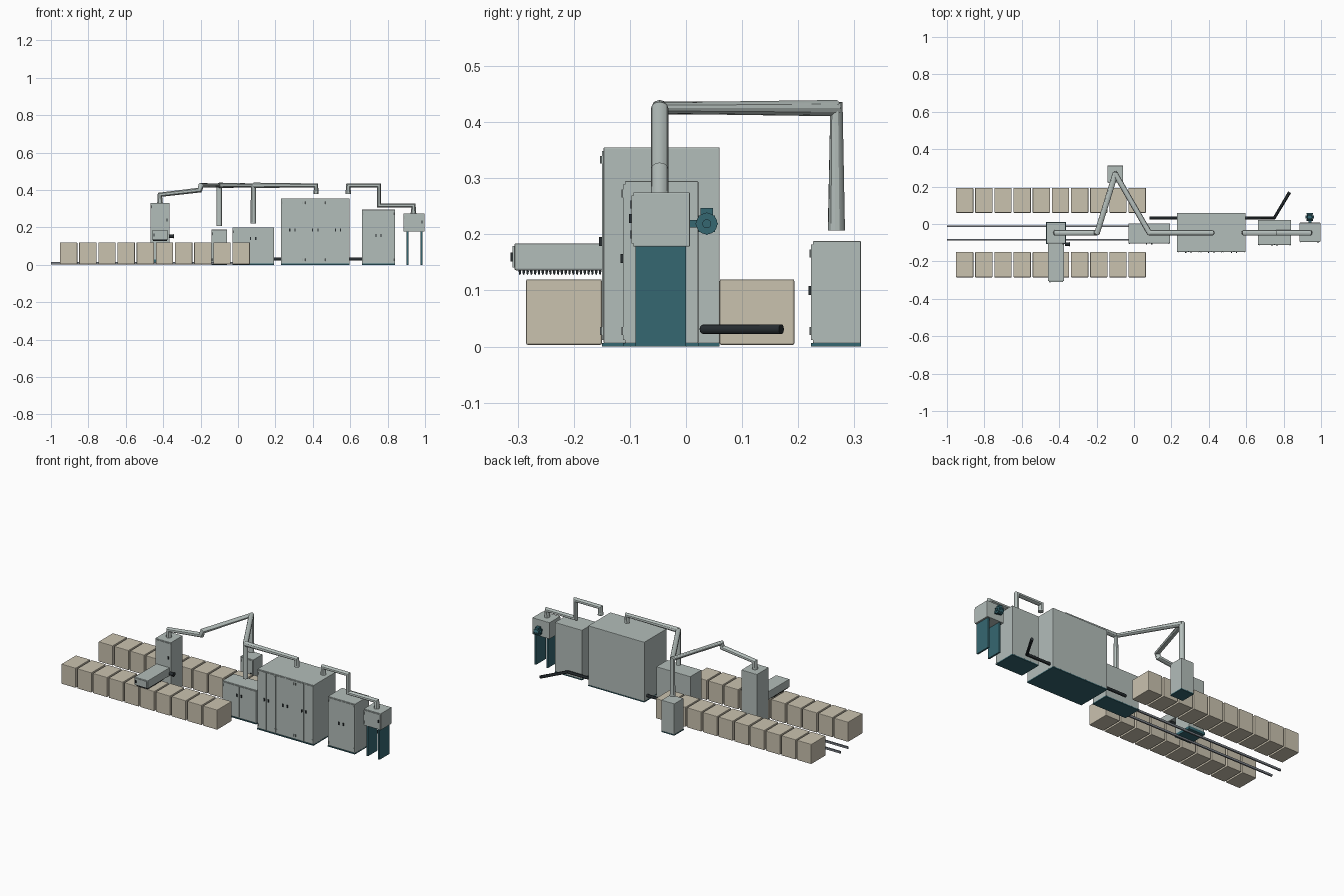
import bpy
import math
from mathutils import Vector

cube = bpy.data.objects.get("Cube")
if cube:
    bpy.data.objects.remove(cube, do_unlink=True)


def material(name, rgb):
    m = bpy.data.materials.new(name)
    m.use_nodes = True
    m.diffuse_color = (*rgb, 1)
    m.node_tree.nodes["Principled BSDF"].inputs["Base Color"].default_value = (*rgb, 1)
    return m


GREY = material("light_grey_paint", (0.45, 0.51, 0.49))
DUCT = material("galvanised_duct", (0.47, 0.53, 0.51))
TEAL = material("dark_teal", (0.036, 0.135, 0.165))
BLACK = material("black_metal", (0.02, 0.026, 0.03))
STEEL = material("rail_steel", (0.2, 0.22, 0.25))
STRAW = material("bale_beige", (0.59, 0.54, 0.43))


def box(name, x, y, z, mat, bevel=0.0):
    """Box from (min, max) ranges on each axis."""
    lo, hi = Vector((x[0], y[0], z[0])), Vector((x[1], y[1], z[1]))
    bpy.ops.mesh.primitive_cube_add(size=1, location=(lo + hi) / 2)
    ob = bpy.context.object
    ob.name = name
    ob.scale = hi - lo
    bpy.ops.object.transform_apply(location=False, rotation=False, scale=True)
    ob.data.materials.append(mat)
    if bevel:
        mod = ob.modifiers.new("soft_edges", "BEVEL")
        mod.width = bevel
        mod.segments = 2
    return ob


def rod(name, centre, radius, length, axis, mat, sides=20):
    """Cylinder along the x, y or z axis."""
    turn = {"x": (0, math.pi / 2, 0), "y": (math.pi / 2, 0, 0), "z": (0, 0, 0)}[axis]
    bpy.ops.mesh.primitive_cylinder_add(vertices=sides, radius=radius, depth=length,
                                        location=centre, rotation=turn)
    ob = bpy.context.object
    ob.name = name
    ob.data.materials.append(mat)
    bpy.ops.object.shade_smooth_by_angle()
    return ob


def pipe(name, points, radius, mat):
    """Round tube swept along a polyline."""
    curve = bpy.data.curves.new(name, "CURVE")
    curve.dimensions = "3D"
    curve.bevel_depth = radius
    curve.bevel_resolution = 4
    curve.use_fill_caps = True
    spline = curve.splines.new("POLY")
    spline.points.add(len(points) - 1)
    for p, co in zip(spline.points, points):
        p.co = (*co, 1)
    ob = bpy.data.objects.new(name, curve)
    bpy.context.collection.objects.link(ob)
    bpy.ops.object.select_all(action="DESELECT")
    ob.select_set(True)
    bpy.context.view_layer.objects.active = ob
    bpy.ops.object.convert(target="MESH")
    ob = bpy.context.object
    ob.data.materials.clear()
    ob.data.materials.append(mat)
    bpy.ops.object.shade_smooth_by_angle()


def cabinet(name, x, y, z, doors, handle_z, plinth=True):
    """Cabinet with a row of door plates, handles and hinges on its front."""
    base = z[0] + (0.006 if plinth else 0)
    if plinth:
        box(name + "_plinth", x, y, (z[0], base), TEAL)
    box(name + "_body", x, (y[0] + 0.003, y[1]), (base, z[1]), GREY, 0.002)
    width = (x[1] - x[0]) / doors
    for i in range(doors):
        left, right = x[0] + i * width + 0.002, x[0] + (i + 1) * width - 0.002
        box(f"{name}_door_{i}", (left, right), (y[0], y[0] + 0.004),
            (base + 0.006, z[1] - 0.006), GREY)
        # doors open in pairs, so handles face each other
        inner = i % 2 == 0
        hx = right - 0.012 if inner else left + 0.012
        hinge = left + 0.004 if inner else right - 0.004
        box(f"{name}_handle_{i}", (hx - 0.003, hx + 0.003), (y[0] - 0.005, y[0] + 0.001),
            (handle_z - 0.008, handle_z + 0.008), BLACK)
        for k, hz in enumerate((base + 0.022, z[1] - 0.022)):
            rod(f"{name}_hinge_{i}_{k}", (hinge, y[0] - 0.001, hz), 0.002, 0.014, "z", GREY, 8)


# Two rows of bales
for row, ys in {"front": (-0.285, -0.15), "back": (0.06, 0.193)}.items():
    for i in range(10):
        x0 = -0.952 + i * 0.1025
        box(f"{row}_bale_{i}", (x0, x0 + 0.093), ys, (0.003, 0.12), STRAW, 0.003)

# Floor rails
for side, y in (("front", -0.083), ("back", -0.012)):
    box(f"{side}_rail", (-1, 0.06), (y - 0.004, y + 0.004), (0.002, 0.014), STEEL)

# Travelling bale plucker: carriage, tower, arm with toothed underside, drive
box("plucker_carriage", (-0.47, -0.364), (-0.106, 0.01), (0.012, 0.028), TEAL)
cabinet("plucker_tower", (-0.468, -0.366), (-0.105, 0.008), (0.028, 0.332), 1, 0.24, False)
box("plucker_arm", (-0.461, -0.373), (-0.306, -0.1), (0.136, 0.184), GREY, 0.003)
box("plucker_arm_cover", (-0.455, -0.379), (-0.309, -0.304), (0.141, 0.179), GREY)
box("plucker_arm_handle", (-0.452, -0.446), (-0.313, -0.307), (0.152, 0.168), BLACK)
for i in range(22):
    rod(f"plucker_tooth_roller_{i}", (-0.417, -0.296 + i * 0.0068, 0.134), 0.0065, 0.074, "x",
        BLACK, 8).scale.z = 1
    bpy.context.object.scale.y = 0.35
rod("plucker_drive_motor", (-0.355, -0.108, 0.153), 0.01, 0.026, "x", BLACK)
rod("plucker_drive_flange", (-0.343, -0.108, 0.153), 0.013, 0.004, "x", BLACK)

# Line of cabinets
cabinet("dust_cabinet", (-0.142, -0.058), (0.223, 0.312), (0, 0.188), 1, 0.1)
cabinet("low_cabinet", (-0.03, 0.192), (-0.104, 0.003), (0, 0.2), 2, 0.14)
cabinet("main_cabinet", (0.23, 0.596), (-0.15, 0.06), (0, 0.355), 6, 0.187)
cabinet("end_cabinet", (0.663, 0.84), (-0.112, 0.022), (0, 0.295), 2, 0.157)

# Raised end unit on two side panels, with a fan behind it
cabinet("raised_unit", (0.885, 0.997), (-0.097, 0.007), (0.178, 0.275), 1, 0.228, False)
for side, x in (("left", 0.982), ("right", 0.906)):
    box(f"{side}_leg_panel", (x - 0.005, x + 0.005), (-0.09, 0), (0, 0.18), TEAL)
rod("fan_housing", (0.94, 0.037, 0.219), 0.019, 0.03, "x", TEAL, 24)
rod("fan_motor", (0.94, 0.037, 0.219), 0.008, 0.044, "x", TEAL, 16)
box("fan_outlet", (0.928, 0.952), (0.026, 0.048), (0.225, 0.247), TEAL)
box("fan_mount", (0.932, 0.948), (0.005, 0.025), (0.212, 0.226), TEAL)
for k in range(8):
    a = k * math.pi / 4
    rod(f"fan_bolt_{k}", (0.94, 0.037 + 0.0185 * math.cos(a), 0.219 + 0.0185 * math.sin(a)),
        0.002, 0.034, "x", TEAL, 6)

# Overhead ducts
Y, BACK, TOP = -0.047, 0.268, 0.425
pipe("plucker_duct", [(-0.417, Y, 0.325), (-0.417, Y, 0.375), (-0.205, Y, 0.4), (-0.197, Y, TOP),
                      (-0.1, BACK, TOP), (-0.1, BACK, 0.207)], 0.0155, DUCT)
pipe("cross_duct", [(-0.1, BACK, TOP), (0.082, Y, TOP), (0.082, Y, 0.222)], 0.0145, DUCT)
pipe("main_duct", [(0.082, Y, TOP), (0.417, Y, TOP), (0.417, Y, 0.38)], 0.0145, DUCT)
pipe("end_duct", [(0.59, Y, 0.38), (0.59, Y, TOP), (0.753, Y, TOP), (0.753, Y, 0.317),
                  (0.938, Y, 0.317), (0.938, Y, 0.27)], 0.0155, DUCT)

# Low waste pipe behind the cabinets
pipe("waste_pipe", [(0.083, 0.032, 0.031), (0.75, 0.032, 0.031), (0.832, 0.17, 0.031)],
     0.0088, BLACK)
